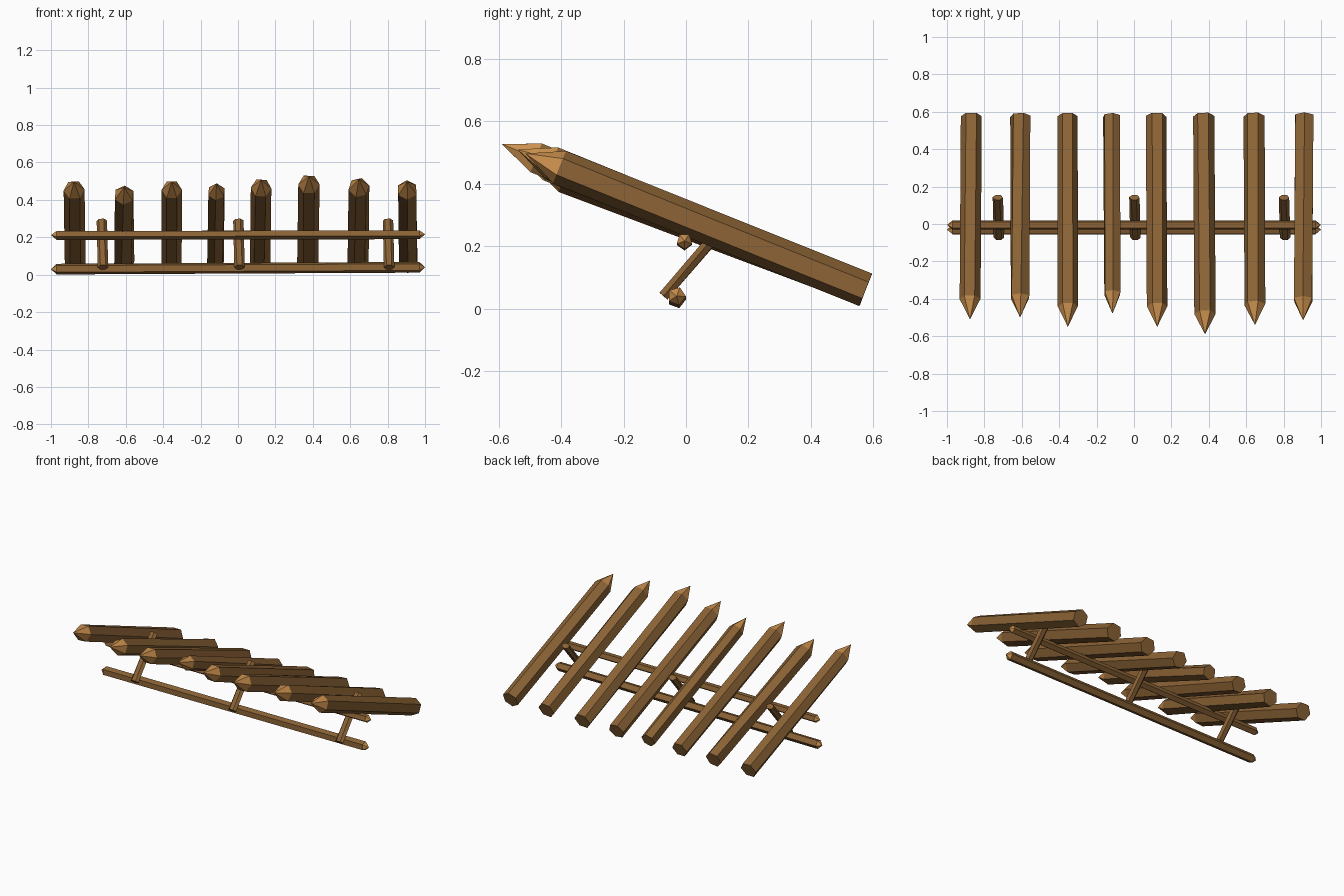
import bpy, bmesh, math
from mathutils import Vector, Matrix

cube = bpy.data.objects.get("Cube")
if cube:
    bpy.data.objects.remove(cube, do_unlink=True)


def material(name, rgb):
    m = bpy.data.materials.new(name)
    m.use_nodes = True
    m.diffuse_color = (*rgb, 1)
    m.node_tree.nodes["Principled BSDF"].inputs["Base Color"].default_value = (*rgb, 1)
    return m


BARK = material("bark brown", (0.26, 0.125, 0.036))
CUT = material("fresh cut wood", (0.60, 0.28, 0.075))


def pole(name, start, end, radius, sides, roll=0, twist=0, start_point=0, end_point=0, flat=1):
    """Faceted pole; start_point and end_point are lengths of carved tips in cut wood."""
    start, end = Vector(start), Vector(end)
    axis = (end - start).normalized()
    across = axis.orthogonal() if abs(axis.x) > 0.9 else Vector((1, 0, 0))
    across = (across - axis * across.dot(axis)).normalized()
    up = across.cross(axis)
    if up.z < 0:
        up = -up
    bm = bmesh.new()

    def ring(centre, offset):
        verts = []
        for i in range(sides):
            a = math.radians(roll + offset) + math.tau * i / sides
            verts.append(bm.verts.new(centre + radius * (across * math.cos(a) + up * flat * math.sin(a))))
        return verts

    a = ring(start + axis * start_point, 0)
    b = ring(end - axis * end_point, twist)
    for i in range(sides):
        j = (i + 1) % sides
        bm.faces.new((a[i], a[j], b[j], b[i]))
    for loop, tip, length in ((a, start, start_point), (b, end, end_point)):
        if length:
            apex = bm.verts.new(tip)
            for i in range(sides):
                bm.faces.new((loop[i], loop[(i + 1) % sides], apex)).material_index = 1
        else:
            bm.faces.new(loop)
    bmesh.ops.recalc_face_normals(bm, faces=bm.faces[:])
    mesh = bpy.data.meshes.new(name)
    bm.to_mesh(mesh)
    bm.free()
    mesh.materials.append(BARK)
    mesh.materials.append(CUT)
    obj = bpy.data.objects.new(name, mesh)
    bpy.context.collection.objects.link(obj)
    return obj


# Sharpened stakes: base x, tip x, tip y, shoulder top, radius, roll, twist
STAKES = [
    (-0.87, -0.877, -0.51, 0.51, 0.056, 0, 4),
    (-0.608, -0.609, -0.50, 0.48, 0.055, 12, 14),
    (-0.355, -0.354, -0.55, 0.51, 0.054, 0, 0),
    (-0.12, -0.115, -0.48, 0.50, 0.048, 20, 6),
    (0.118, 0.124, -0.55, 0.52, 0.055, -8, 5),
    (0.373, 0.38, -0.59, 0.54, 0.057, 5, -5),
    (0.642, 0.647, -0.54, 0.523, 0.057, 8, 5),
    (0.91, 0.904, -0.515, 0.51, 0.056, 28, 4),
]
for n, (x0, x1, tip_y, top, r, roll, twist) in enumerate(STAKES, 1):
    pole(f"stake_{n}", (x0, 0.576, 0.06), (x1, tip_y, top - 0.013), r, 6,
         roll, twist, end_point=0.118)

# Two rails across, pointed at both ends
pole("upper_rail", (-1, -0.005, 0.212), (1, -0.005, 0.216), 0.026, 5, 10, 0, 0.03, 0.03)
pole("lower_rail", (-1, -0.03, 0.03), (1, -0.03, 0.04), 0.03, 5, 25, 0, 0.03, 0.03)

# Leaning support posts
for name, x in (("right_post", -0.725), ("middle_post", 0.005), ("left_post", 0.805)):
    pole(name, (x + 0.003, -0.072, 0.04), (x - 0.003, 0.142, 0.288), 0.028, 6, 0, 8, flat=0.7)
